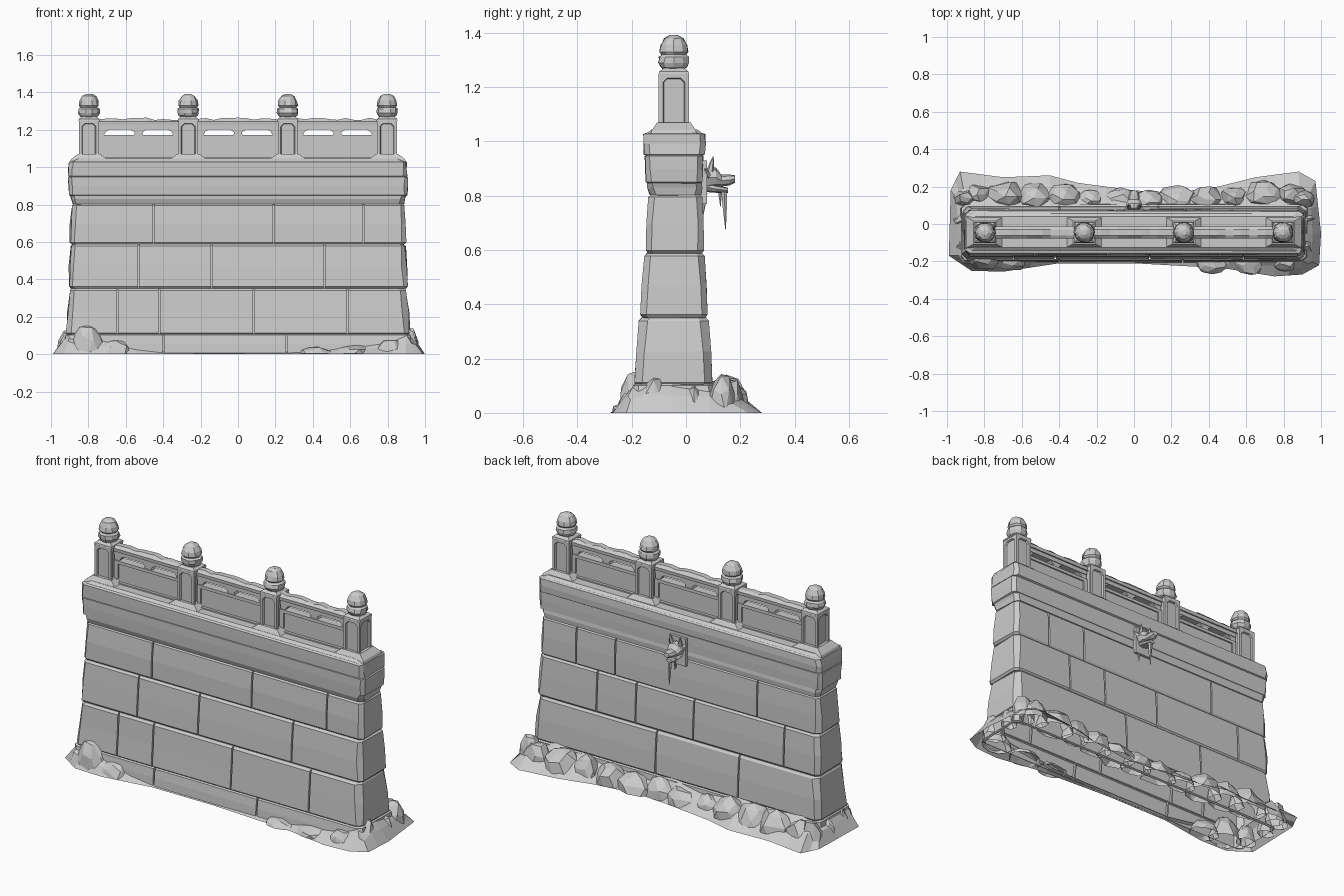
import bpy, bmesh, random
from math import sin, cos, pi
from mathutils import Vector, Matrix

random.seed(4)
if "Cube" in bpy.data.objects:
    bpy.data.objects.remove(bpy.data.objects["Cube"], do_unlink=True)

stone = bpy.data.materials.new("pale_grey_stone")
stone.use_nodes = True
GREY = (0.6, 0.6, 0.6, 1)
stone.diffuse_color = GREY
stone.node_tree.nodes["Principled BSDF"].inputs["Base Color"].default_value = GREY

AXIS_Y = -0.045                      # centre line of the balustrade
POSTS = [-0.797, -0.266, 0.266, 0.797]


def jit(a):
    return random.uniform(-a, a)


def finish(name, bm, recalc=True):
    if recalc:
        bmesh.ops.recalc_face_normals(bm, faces=bm.faces)
    mesh = bpy.data.meshes.new(name)
    bm.to_mesh(mesh)
    bm.free()
    mesh.materials.append(stone)
    ob = bpy.data.objects.new(name, mesh)
    bpy.context.scene.collection.objects.link(ob)
    return ob


def add_loft(bm, rings, caps=True):
    rows = [[bm.verts.new(p) for p in ring] for ring in rings]
    n = len(rows[0])
    for a, b in zip(rows, rows[1:]):
        for i in range(n):
            j = (i + 1) % n
            bm.faces.new((a[i], a[j], b[j], b[i]))
    if caps:
        bm.faces.new(rows[0][::-1])
        bm.faces.new(rows[-1])


def loft(name, rings, caps=True):
    bm = bmesh.new()
    add_loft(bm, rings, caps)
    return finish(name, bm)


def rect(x0, x1, y0, y1, z):
    return [(x0, y0, z), (x1, y0, z), (x1, y1, z), (x0, y1, z)]


def box(name, x, y, z, hx, hy, hz):
    return loft(name, [rect(x - hx, x + hx, y - hy, y + hy, z + s * hz) for s in (-1, 1)])


def chamfered(x, f, b, z, c, wear):
    """Rectangle with worn, cut corners."""
    pts = [(-x + c, f), (x - c, f), (x, f + c), (x, b - c),
           (x - c, b), (-x + c, b), (-x, b - c), (-x, f + c)]
    return [(px + jit(wear), py + jit(wear * 0.5), z) for px, py in pts]


def course(name, z0, z1, x, front, back, front_cuts=(), back_cuts=(), c=0.022, wear=0.005):
    """One layer of the wall; x, front and back are (bottom, top) pairs."""
    def at(pair, t):
        return pair[0] + (pair[1] - pair[0]) * t
    rings = []
    for t, inset in ((0, 0.01), (0.05, 0), (0.5, -0.002), (0.95, 0), (1, 0.01)):
        rings.append(chamfered(at(x, t) - inset, at(front, t) + inset, at(back, t) - inset,
                               z0 + (z1 - z0) * t, c, wear))
    ob = loft(name, rings)
    if front_cuts or back_cuts:
        # vertical joints between the blocks
        bm = bmesh.new()
        for cuts, pair, s in ((front_cuts, front, 1), (back_cuts, back, -1)):
            for cx in cuts:
                add_loft(bm, [rect(cx - 0.004, cx + 0.004, *sorted((at(pair, t) - s * 0.05, at(pair, t) + s * 0.012)),
                                   z0 + (z1 - z0) * t) for t in (-0.02, 1.02)])
        cutter = finish("joint_cutter", bm)
        cutter.hide_render = True
        mod = ob.modifiers.new("joints", "BOOLEAN")
        mod.operation, mod.solver, mod.object = "DIFFERENCE", "EXACT", cutter
        bpy.context.view_layer.objects.active = ob
        bpy.ops.object.modifier_apply(modifier=mod.name)
        bpy.data.objects.remove(cutter, do_unlink=True)
    return ob


def hollow(ob, top):
    """Open a course underneath (and on top)."""
    bm = bmesh.new()
    bm.from_mesh(ob.data)
    gone = [f for f in bm.faces if f.calc_area() > 0.1 and
            (f.normal.z < -0.8 or (top and f.normal.z > 0.8))]
    bmesh.ops.delete(bm, geom=gone, context="FACES")
    bm.to_mesh(ob.data)
    bm.free()


# Wall courses, from the plinth up
hollow(course("plinth_course", 0, 0.107, (0.93, 0.92), (-0.205, -0.195), (0.11, 0.105), [-0.4, 0.26]), True)
hollow(course("lower_course", 0.1, 0.352, (0.918, 0.9), (-0.19, -0.172), (0.1, 0.083),
              [-0.645, -0.42, 0.085, 0.585], [0.13, -0.4], c=0.03), False)
course("middle_course", 0.35, 0.59, (0.905, 0.893), (-0.167, -0.152), (0.08, 0.068),
       [-0.53, -0.14, 0.46], [0.52, 0.27, -0.1, -0.68])
course("upper_course", 0.587, 0.806, (0.898, 0.888), (-0.15, -0.137), (0.067, 0.058),
       [-0.45, 0.19, 0.67], [0.66, 0.41, -0.5])

# Cornice
course("cornice_neck", 0.8, 0.86, (0.885, 0.9), (-0.132, -0.146), (0.055, 0.058))
course("cornice_lower", 0.845, 0.952, (0.905, 0.908), (-0.147, -0.15), (0.058, 0.062), c=0.018)
course("cornice_upper", 0.948, 1.032, (0.905, 0.9), (-0.155, -0.156), (0.07, 0.07), c=0.02)
loft("cornice_top", [chamfered(x, f, b, z, 0.02, 0.003) for x, f, b, z in
                     ((0.893, -0.148, 0.062, 1.028), (0.87, -0.125, 0.04, 1.045))])


# Balustrade posts with recessed panels, feet and finials
def post(x):
    bm = bmesh.new()
    add_loft(bm, [rect(x - 0.053, x + 0.053, AXIS_Y - 0.056, AXIS_Y + 0.056, z) for z in (1.035, 1.25)])
    bmesh.ops.recalc_face_normals(bm, faces=bm.faces)
    sides = [f for f in bm.faces if abs(f.normal.z) < 0.5]
    bmesh.ops.inset_individual(bm, faces=sides, thickness=0.022)
    corners = list({v for f in sides for v in f.verts})
    bmesh.ops.bevel(bm, geom=corners, offset=0.016, segments=1, affect="VERTICES")
    panels = [f for f in bm.faces if len(f.verts) == 8]
    bmesh.ops.inset_individual(bm, faces=panels, thickness=0.004, depth=-0.01)
    finish("post", bm)
    loft("post_cap", [rect(x - h, x + h, AXIS_Y - h, AXIS_Y + h, z)
                      for h, z in ((0.056, 1.248), (0.054, 1.258), (0.038, 1.27))])
    loft("post_foot", [rect(x - a, x + a, AXIS_Y - b, AXIS_Y + b, z)
                       for a, b, z in ((0.1, 0.085, 1.03), (0.095, 0.08, 1.043), (0.06, 0.062, 1.07))])
    profile = [(0.038, 1.265), (0.05, 1.275), (0.058, 1.29), (0.056, 1.312), (0.046, 1.32),
               (0.054, 1.33), (0.05, 1.355), (0.036, 1.38), (0.014, 1.392)]
    loft("post_finial", [[(x + r * cos(k * pi / 5) + jit(0.003), AXIS_Y + r * sin(k * pi / 5) + jit(0.003), z)
                          for k in range(10)] for r, z in profile])


for px in POSTS:
    post(px)


# Balustrade bays: panel, mouldings, open slot and worn hand rail
def prism(name, outline, hy):
    loft(name, [[(x, AXIS_Y + s * hy, z) for x, z in outline] for s in (-1, 1)])


for x0, x1 in zip(POSTS, POSTS[1:]):
    mid, half = (x0 + x1) / 2, (x1 - x0) / 2 - 0.05
    box("bay_panel", mid, AXIS_Y, 1.095, half, 0.016, 0.07)
    box("bay_sill", mid, AXIS_Y, 1.04, half, 0.032, 0.012)
    box("bay_moulding", mid, AXIS_Y, 1.164, half, 0.024, 0.009)
    prism("slot_baluster", [(mid - 0.025, 1.17), (mid + 0.025, 1.17), (mid + 0.02, 1.185),
                            (mid + 0.05, 1.207), (mid - 0.05, 1.207), (mid - 0.02, 1.185)], 0.018)
    for s in (-1, 1):
        e = mid + s * half
        prism("panel_stile", [(e, 1.05), (e - s * 0.025, 1.07), (e - s * 0.025, 1.16), (e, 1.16)], 0.024)
        prism("slot_bracket", [(e, 1.17), (e - s * 0.03, 1.17), (e - s * 0.04, 1.19),
                               (e - s * 0.07, 1.207), (e, 1.207)], 0.018)
    box("rail_moulding", mid, AXIS_Y, 1.215, half, 0.022, 0.013)
    rings = []
    for i in range(11):
        x, top = mid + half * (i / 5 - 1), 1.258 + jit(0.007)
        rings.append([(x, AXIS_Y + y, z) for y, z in
                      ((-0.03, 1.226), (0.03, 1.226), (0.032, 1.245), (0.016, top), (-0.016, top), (-0.032, 1.245))])
    loft("hand_rail", rings)


# Water spout: animal head on a plate, with icicles
box("spout_plate", 0, 0.065, 0.85, 0.052, 0.012, 0.08)


def muzzle(name, sections):
    loft(name, [[(w * cos(k * pi / 4), y, z + h * sin(k * pi / 4)) for k in range(8)]
                for y, z, w, h in sections])


muzzle("spout_head", [(0.06, 0.85, 0.035, 0.03), (0.085, 0.868, 0.045, 0.042), (0.11, 0.868, 0.042, 0.036),
                      (0.13, 0.856, 0.03, 0.022), (0.16, 0.858, 0.028, 0.02), (0.18, 0.862, 0.018, 0.014)])
muzzle("spout_jaw", [(0.06, 0.835, 0.035, 0.02), (0.11, 0.825, 0.032, 0.014), (0.155, 0.82, 0.02, 0.01)])


def spike(name, base, tip, r):
    base, tip = Vector(base), Vector(tip)
    turn = (tip - base).to_track_quat("Z", "Y")
    loft(name, [[p + turn @ Vector((q * cos(k * pi / 3), q * sin(k * pi / 3), 0)) for k in range(6)]
                for p, q in ((base, r), (base.lerp(tip, 0.5), r * 0.65), (tip, r * 0.1))])


for s in (-1, 1):
    spike("spout_horn", (s * 0.025, 0.09, 0.89), (s * 0.032, 0.1, 0.945), 0.014)
    spike("spout_ear", (s * 0.03, 0.08, 0.87), (s * 0.06, 0.07, 0.9), 0.016)
spike("long_icicle", (0.005, 0.14, 0.83), (0.005, 0.146, 0.675), 0.013)
spike("short_icicle", (-0.018, 0.125, 0.83), (-0.018, 0.127, 0.76), 0.009)
spike("plate_icicle", (0.02, 0.07, 0.81), (0.02, 0.064, 0.73), 0.01)

# Ground skirt, open underneath
edge = [(-.98, .18), (-.93, .28), (-.7, .25), (-.45, .26), (-.3, .22), (0, .18), (.2, .165),
        (.45, .2), (.65, .25), (.88, .28), (.97, .23), (1, -.05), (.99, -.22), (.9, -.27),
        (.75, -.28), (.5, -.24), (.36, -.23), (0, -.21), (-.4, -.21), (-.7, -.255), (-.87, -.25), (-.99, -.17)]
outer, shoulder, inner = [], [], []
for i, (ax, ay) in enumerate(edge):
    bx, by = edge[(i + 1) % len(edge)]
    for t in (0, 0.5):
        x, y = ax + (bx - ax) * t, ay + (by - ay) * t
        wx, wy = max(-0.9, min(0.9, x)), max(-0.19, min(0.095, y))
        h = 0.1 if y > 0 else 0.012 + 0.1 * max(0, (abs(x) - 0.4) / 0.6)
        outer.append((x, y, 0))
        shoulder.append((x + (wx - x) * 0.5 + jit(0.01), y + (wy - y) * 0.5 + jit(0.01), h * 0.6 + jit(h * 0.2)))
        inner.append((wx, wy, h + jit(h * 0.2)))
skirt = loft("ground_skirt", [outer, shoulder, inner], caps=False)
if sum(p.normal.z for p in skirt.data.polygons) < 0:
    skirt.data.flip_normals()


# Boulders heaped against the wall foot
def boulder(x, y, r, height):
    bm = bmesh.new()
    bmesh.ops.create_icosphere(bm, subdivisions=2, radius=1)
    for v in bm.verts:
        v.co *= 1 + jit(0.1)
    bmesh.ops.transform(bm, verts=bm.verts, matrix=Matrix.Translation((x, y, 0)) @
                        Matrix.Diagonal((r, r * 0.75, height, 1)))
    bmesh.ops.bisect_plane(bm, geom=bm.verts[:] + bm.edges[:] + bm.faces[:], plane_co=(0, 0, 0.004),
                           plane_no=(0, 0, 1), clear_inner=True)
    bmesh.ops.dissolve_limit(bm, angle_limit=0.25, verts=bm.verts, edges=bm.edges)
    finish("boulder", bm, recalc=False)


for i in range(12):
    bx = -0.84 + i * 0.153
    far = abs(bx) / 0.9
    boulder(bx, 0.11 + 0.05 * far, 0.1 + jit(0.02), 0.1 + 0.04 * far + jit(0.015))
for bx, by, r, h in ((-0.8, -0.175, 0.1, 0.16), (-0.9, -0.12, 0.06, 0.12), (-0.66, -0.19, 0.09, 0.08),
                     (0.9, -0.12, 0.07, 0.14), (0.82, -0.19, 0.09, 0.08), (0.62, -0.2, 0.1, 0.05),
                     (0.42, -0.2, 0.09, 0.04), (0.92, 0.03, 0.05, 0.1), (0.9, 0.13, 0.07, 0.15),
                     (-0.92, 0.02, 0.05, 0.1), (-0.9, 0.14, 0.07, 0.14)):
    boulder(bx, by, r, h)
